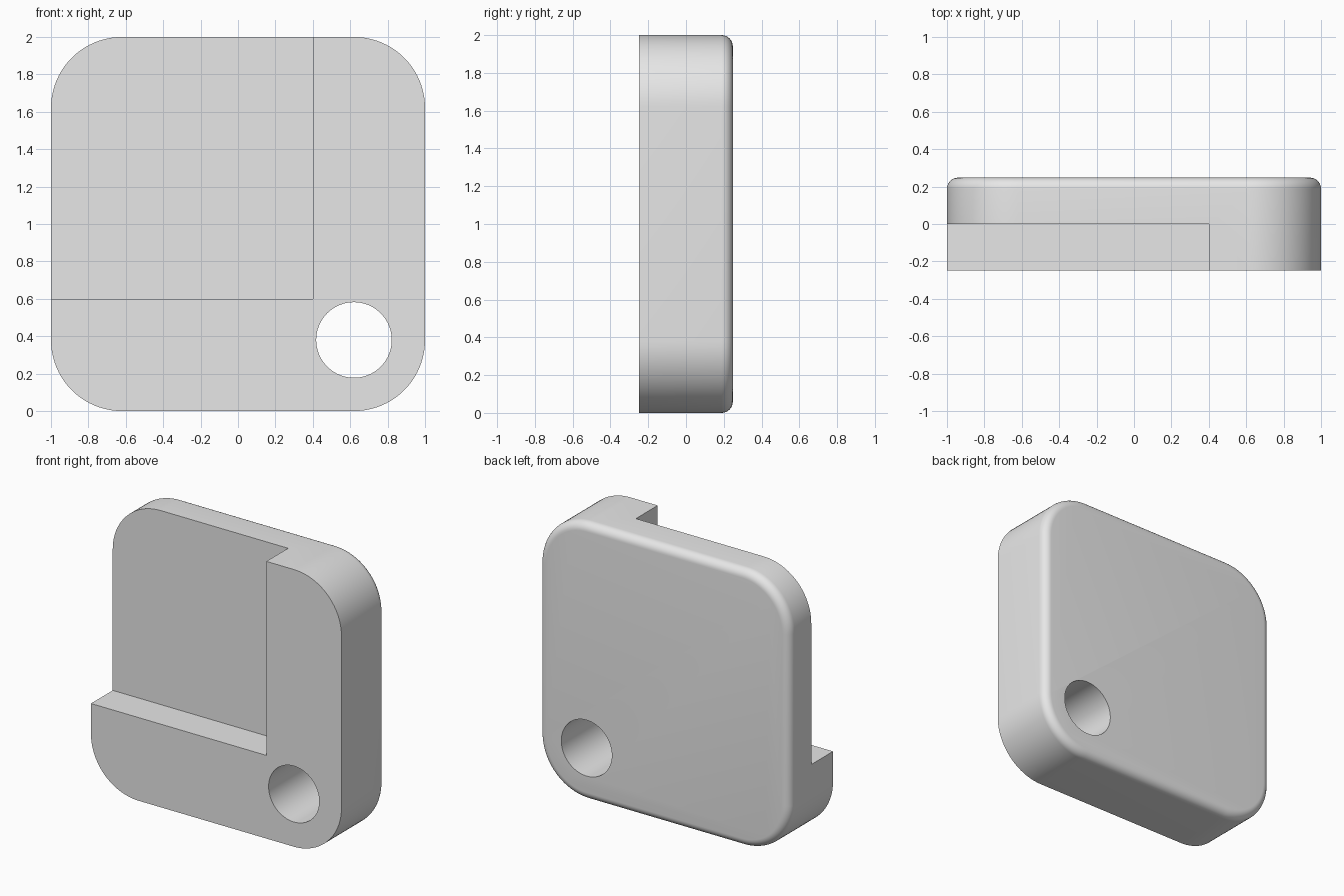
import bpy
import bmesh
from math import radians
from mathutils import Matrix, Vector

if "Cube" in bpy.data.objects:
    bpy.data.objects.remove(bpy.data.objects["Cube"])

HALF_DEPTH = 0.248
CORNER = 0.38
BACK_ROUND = 0.06

grey = bpy.data.materials.new("light grey")
grey.use_nodes = True
grey.diffuse_color = (0.8, 0.8, 0.8, 1)
grey.node_tree.nodes["Principled BSDF"].inputs["Base Color"].default_value = (0.8, 0.8, 0.8, 1)


def make_object(name, bm):
    mesh = bpy.data.meshes.new(name)
    bm.to_mesh(mesh)
    bm.free()
    mesh.materials.append(grey)
    obj = bpy.data.objects.new(name, mesh)
    bpy.context.scene.collection.objects.link(obj)
    return obj


def box(low, high):
    low, high = Vector(low), Vector(high)
    bm = bmesh.new()
    bmesh.ops.create_cube(bm, size=1, matrix=Matrix.Translation((low + high) / 2)
                          @ Matrix.Diagonal((*(high - low), 1)))
    return bm


# Plate: four large round corners, then a soft rim around the back only
bm = box((-1, -HALF_DEPTH, 0), (1, HALF_DEPTH, 2))
corners = [e for e in bm.edges if abs(e.verts[0].co.y - e.verts[1].co.y) > 0.1]
bmesh.ops.bevel(bm, geom=corners, offset=CORNER, offset_type='OFFSET',
                segments=20, profile=0.5, affect='EDGES')
rim = [e for e in bm.edges if all(v.co.y > HALF_DEPTH - 0.001 for v in e.verts)]
bmesh.ops.bevel(bm, geom=rim, offset=BACK_ROUND, offset_type='OFFSET',
                segments=8, profile=0.5, affect='EDGES')
plate = make_object("plate", bm)

# Cutter for the open rectangular recess in the front
recess = make_object("recess_cutter", box((-1.5, -1, 0.6), (0.4, 0, 2.5)))

# Cutter for the round through hole, concentric with the lower corner
bm = bmesh.new()
bmesh.ops.create_cone(bm, cap_ends=True, segments=64, radius1=0.202, radius2=0.202, depth=2,
                      matrix=Matrix.Translation((0.62, 0, 0.38)) @ Matrix.Rotation(radians(90), 4, 'X'))
hole = make_object("hole_cutter", bm)

bpy.ops.object.select_all(action='DESELECT')
bpy.context.view_layer.objects.active = plate
plate.select_set(True)
for cutter in (recess, hole):
    cutter.hide_render = True
    cut = plate.modifiers.new(cutter.name, 'BOOLEAN')
    cut.operation = 'DIFFERENCE'
    cut.solver = 'EXACT'
    cut.object = cutter
    bpy.ops.object.modifier_apply(modifier=cut.name)
    bpy.data.objects.remove(cutter)

bpy.ops.object.shade_smooth_by_angle(angle=radians(30))
